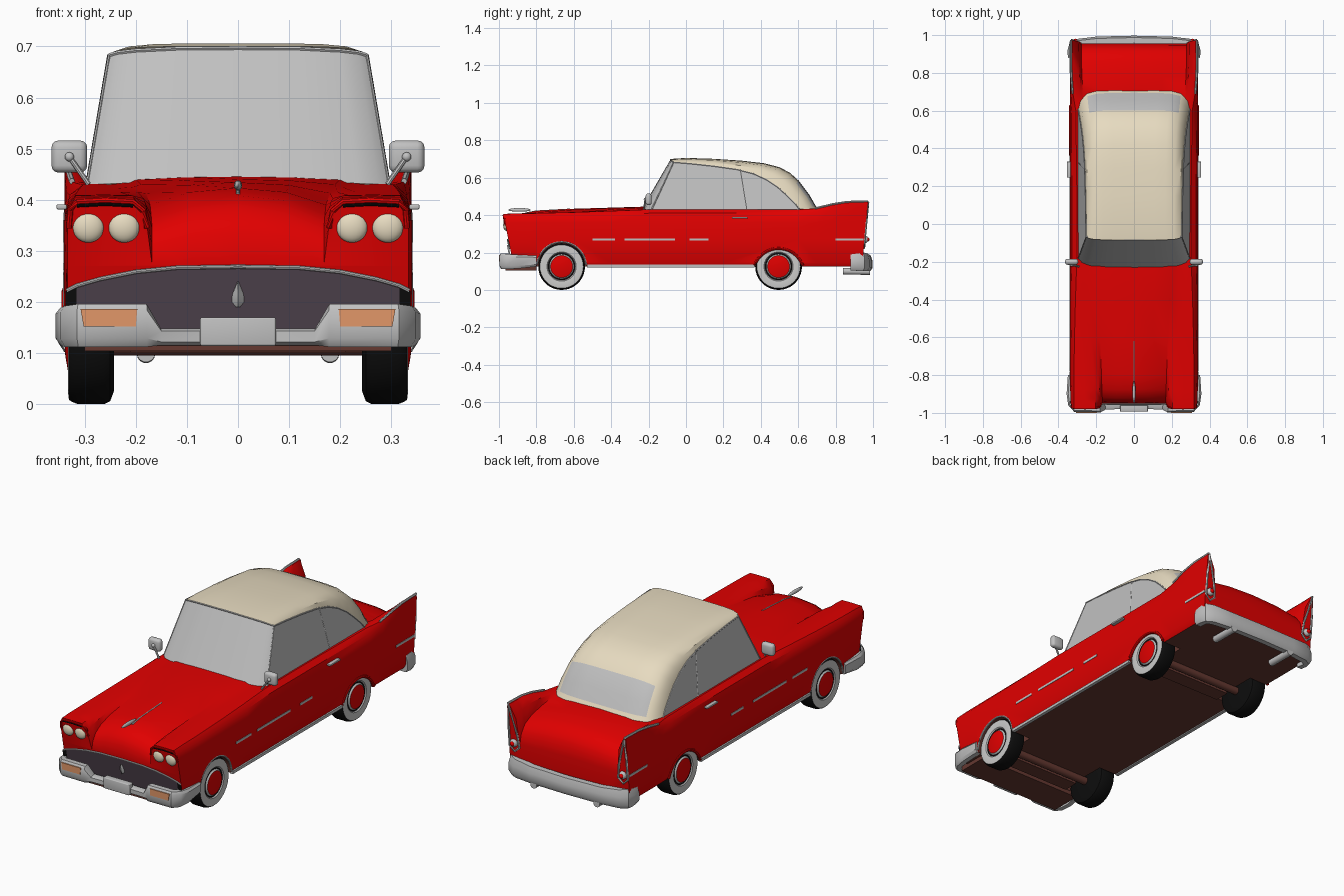
import bpy, bmesh, math
from mathutils import Matrix, Vector

if "Cube" in bpy.data.objects:
    bpy.data.objects.remove(bpy.data.objects["Cube"])

def mat(name, r, g, b):
    m = bpy.data.materials.new(name)
    m.diffuse_color = (r, g, b, 1)
    m.use_nodes = True
    m.node_tree.nodes["Principled BSDF"].inputs["Base Color"].default_value = m.diffuse_color
    return m

RED = mat("red paint", 0.75, 0.0, 0.0)
GLASS = mat("grey glass", 0.53, 0.53, 0.53)
CREAM = mat("cream", 0.8, 0.71, 0.53)
CHROME = mat("chrome", 0.53, 0.53, 0.53)
GRILLE = mat("dark grille", 0.085, 0.06, 0.08)
ORANGE = mat("orange lamp", 0.76, 0.31, 0.14)
BROWN = mat("underside brown", 0.13, 0.04, 0.03)
BLACK = mat("black rubber", 0.004, 0.004, 0.004)
WHITE = mat("whitewall", 0.6, 0.6, 0.59)

def make(name, bm, mats, mirror=False):
    bmesh.ops.recalc_face_normals(bm, faces=bm.faces)
    me = bpy.data.meshes.new(name)
    bm.to_mesh(me)
    bm.free()
    ob = bpy.data.objects.new(name, me)
    bpy.context.collection.objects.link(ob)
    for m in mats:
        me.materials.append(m)
    if mirror:
        ob.modifiers.new("mirror", 'MIRROR')
    return ob

def grid(rows, wrap=False, caps=False, rule=lambda i, j: 0):
    """Skin a list of point rows; wrap closes each row, caps fills the ends."""
    bm = bmesh.new()
    vs = [[bm.verts.new(p) for p in r] for r in rows]
    n = len(rows[0])
    for i in range(len(rows) - 1):
        for j in range(n if wrap else n - 1):
            k = (j + 1) % n
            f = bm.faces.new((vs[i][j], vs[i][k], vs[i + 1][k], vs[i + 1][j]))
            f.material_index = rule(i, j)
    if caps:
        bm.faces.new(vs[0])
        bm.faces.new(vs[-1])
    return bm

def poly(name, pts, m, mirror=False):
    bm = bmesh.new()
    bm.faces.new([bm.verts.new(p) for p in pts])
    return make(name, bm, [m], mirror)

def box(name, x, y, z, m, mirror=False, bevel=0.0):
    bm = bmesh.new()
    c = [(a[0] + a[1]) / 2 for a in (x, y, z)]
    s = [a[1] - a[0] for a in (x, y, z)]
    bmesh.ops.create_cube(bm, size=1, matrix=Matrix.Translation(c) @ Matrix.Diagonal((*s, 1)))
    if bevel:
        bmesh.ops.bevel(bm, geom=bm.edges[:], offset=bevel, segments=3, affect='EDGES', profile=0.5)
    return make(name, bm, [m], mirror)

def ball(name, c, s, m, mirror=False):
    bm = bmesh.new()
    bmesh.ops.create_uvsphere(bm, u_segments=20, v_segments=12, radius=1,
                              matrix=Matrix.Translation(c) @ Matrix.Diagonal((*s, 1)))
    return make(name, bm, [m], mirror)

def tube(name, pts, r, m, mirror=False, n=8):
    pts = [Vector(p) for p in pts]
    rows = []
    for i, p in enumerate(pts):
        t = (pts[min(i + 1, len(pts) - 1)] - pts[max(i - 1, 0)]).normalized()
        ref = Vector((0, 0, 1)) if abs(t.z) < 0.9 else Vector((0, 1, 0))
        a = t.cross(ref).normalized()
        b = t.cross(a)
        rows.append([p + r * (a * math.cos(2 * math.pi * k / n) + b * math.sin(2 * math.pi * k / n))
                     for k in range(n)])
    return make(name, grid(rows, True, True), [m], mirror)

def arc(x, y, z, r, a0, a1, n=20):
    return [(x, y + r * math.cos(math.radians(a0 + (a1 - a0) * i / n)),
             z + r * math.sin(math.radians(a0 + (a1 - a0) * i / n))) for i in range(n + 1)]

# ---- Body: cross-sections lofted from nose to tail, ends leaning outwards
def front_y(z): return -0.95 - 0.2 * (z - 0.27)
def rear_y(z): return 0.955 + 0.09 * (z - 0.27)

# y, side x, fender top z, fender outer x, fender inner x, valley x, valley z, centre z
stations = [
    (-0.95, .334, .405, .318, .205, .168, .272, .272), (-0.935, .335, .406, .318, .205, .168, .31, .335),
    (-0.91, .336, .408, .318, .205, .168, .345, .38), (-0.87, .338, .409, .318, .21, .17, .37, .408),
    (-0.8, .34, .41, .318, .215, .172, .39, .423), (-0.6, .34, .415, .315, .23, .18, .413, .434),
    (-0.4, .34, .422, .31, .24, .19, .43, .44), (-0.2, .34, .43, .303, .25, .2, .44, .446),
    (0.2, .34, .43, .303, .25, .2, .43, .43), (0.6, .34, .43, .308, .28, .25, .428, .43),
    (0.7, .34, .435, .325, .305, .27, .42, .433), (0.78, .34, .455, .333, .316, .275, .405, .425),
    (0.86, .34, .469, .336, .322, .278, .385, .41), (0.91, .34, .471, .337, .325, .278, .36, .385),
    (0.94, .34, .472, .337, .326, .278, .32, .34), (0.955, .34, .473, .337, .327, .278, .27, .275)]
rows = []
for y, xs, zf, xo, xi, xv, zv, zc in stations:
    zb = .125
    half = [(0, zb), (.2, zb), (xs - .012, zb), (xs, zb + .02), (xs, .27), (xs, .36),
            (xs - .3 * (xs - xo), zf - .02), (xo, zf), ((xo + xi) / 2, zf + .001), (xi, zf),
            (xv + .3 * (xi - xv), zv + .65 * (zf - zv)), (xv, zv), (xv * .55, zv + .75 * (zc - zv)), (0, zc)]
    ring = half + [(-x, z) for x, z in half[-2:0:-1]]
    wf = min(max((-.85 - y) / .1, 0), 1)
    wr = min(max((y - .87) / .085, 0), 1)
    rows.append([(x, y + wf * (front_y(z) + .95) + wr * (rear_y(z) - .955), z) for x, z in ring])
body = make("body", grid(rows, True, True), [RED, BROWN])
for f in body.data.polygons:
    f.material_index = 1 if f.normal.z < -0.7 and f.center.z < .2 else 0

# ---- Wheel openings cut out of the body
FRONT, REAR = -0.665, 0.495
bpy.context.view_layer.objects.active = body
for y, z, r in ((FRONT, .125, .133), (REAR, .085, .135)):
    for s in (1, -1):
        bm = bmesh.new()
        bmesh.ops.create_cone(bm, cap_ends=True, segments=40, radius1=r, radius2=r, depth=.2,
                              matrix=Matrix.Translation((s * .325, y, z)) @ Matrix.Rotation(math.pi / 2, 4, 'Y'))
        cut = make("wheel_cutter", bm, [RED, BROWN])
        cut.hide_render = True
        for f in cut.data.polygons:
            f.material_index = 1
        b = body.modifiers.new("arch", 'BOOLEAN')
        b.operation, b.object, b.solver = 'DIFFERENCE', cut, 'EXACT'
        bpy.ops.object.modifier_apply(modifier="arch")
        bpy.data.objects.remove(cut)
tube("front_arch_trim", arc(.337, FRONT, .125, .132, 5, 175), .005, CHROME, True)
tube("rear_arch_lip", arc(.337, REAR, .085, .137, 20, 160), .008, RED, True)

# ---- Wheels: lathed tyre, whitewall, dark ring and red disc
prof = [(.243, 0, BLACK), (.243, .1, BLACK), (.25, .119, BLACK), (.262, .125, BLACK), (.313, .125, BLACK),
        (.326, .12, BLACK), (.331, .116, WHITE), (.333, .1, WHITE), (.331, .078, CHROME), (.326, .073, BLACK),
        (.326, .066, CHROME), (.333, .059, RED), (.338, .03, RED), (.339, 0, RED)]
wheel_mats = [BLACK, WHITE, CHROME, RED]
for label, y in (("front", FRONT), ("rear", REAR)):
    ring = [[(x, y + r * math.cos(k * math.pi / 18), .125 + r * math.sin(k * math.pi / 18)) for k in range(36)]
            for x, r, m in prof]
    bm = grid(ring, True, False, lambda i, j: wheel_mats.index(prof[i][2]))
    bmesh.ops.remove_doubles(bm, verts=bm.verts, dist=1e-5)
    make(label + "_wheels", bm, wheel_mats, True)
    tube(label + "_axle", [(-.25, y, .115), (.25, y, .115)], .02, BROWN, n=12)
    box(label + "_chassis_box", (-.21, .21), (y - .11, y - .03), (.102, .13), BROWN)
box("front_pan", (-.3, .3), (-.965, -.8), (.104, .13), BROWN)

# ---- Cabin: roof shell lofted between its centre line and its side edge
def side_x(z): return .295 - .17 * (z - .43)
top = [(-.085, .700), (0, .706), (.15, .701), (.3, .691), (.42, .677), (.5, .656), (.555, .627),
       (.602, .585), (.66, .508), (.695, .447), (.71, .425)]
edge = [(-.068, .683), (.02, .676), (.15, .662), (.27, .645), (.36, .622), (.43, .59), (.49, .55),
        (.54, .505), (.585, .46), (.603, .436), (.612, .425)]
cross = [(-1, 1), (-.96, .55), (-.84, .2), (-.65, .05), (-.42, .01), (0, 0),
         (.42, .01), (.65, .05), (.84, .2), (.96, .55), (1, 1)]
rows = [[(u * side_x(ze), yt + w * (ye - yt), zt + w * (ze - zt)) for u, w in cross]
        for (yt, zt), (ye, ze) in zip(top, edge)]
make("roof", grid(rows, rule=lambda i, j: int(7 <= i <= 8 and 2 <= j <= 7)), [CREAM, GLASS])
rail = [(side_x(z) + .001, y, z) for y, z in edge]
tube("window_rail", rail, .003, CHROME, True, 6)
poly("side_window", [(side_x(.425), -.19, .425)] + rail, GLASS, True)
tube("window_divider", [(side_x(.645), .29, .645), (side_x(.43), .325, .43)], .003, CHROME, True, 6)

# ---- Windshield, wrapped round at its ends
upper = [(0, -.083, .697), (.12, -.082, .696), (.2, -.077, .692), (.235, -.072, .688), (.252, -.066, .683)]
lower = [(0, -.235, .435), (.14, -.232, .435), (.235, -.22, .432), (.275, -.205, .43), (.296, -.185, .425)]
make("windshield", grid([lower, upper]), [GLASS], True)
tube("windshield_pillar", [lower[-1], upper[-1]], .003, CHROME, True, 6)
tube("windshield_header", [(-x, y, z) for x, y, z in upper[:0:-1]] + upper, .004, CHROME, n=6)

# ---- Grille with its chrome arch, dark side returns and drop ornament
arch = [(0, .269), (.12, .267), (.2, .259), (.27, .245), (.315, .232), (.335, .222)]
arch = [(-x, z) for x, z in arch[:0:-1]] + arch
gp = [(x, front_y(z) - .004, z) for x, z in arch]
poly("grille", gp + [(s * .335, front_y(.13) - .004, .13) for s in (1, -1)], GRILLE)
tube("grille_arch", gp, .004, CHROME)
poly("grille_return", [(x, front_y(z) - .006, z) for x, z in
                       ((.316, .23), (.338, .221), (.338, .16), (.316, .16))], BLACK, True)
make("grille_drop", grid([[(x, front_y(z) - d, z) for x, d in ((-w, .005), (0, .014), (w, .005))]
     for z, w in ((.19, .004), (.2, .012), (.215, .011), (.24, .001))]), [CHROME])

# ---- Headlights under a brow with a dark inner edge
for label, x in (("inner", .223), ("outer", .293)):
    ball(label + "_headlight", (x, front_y(.347) + .004, .347), (.031, .016, .031), CREAM, True)
brow = [(.178, .345), (.185, .378), (.205, .396), (.26, .399), (.315, .396), (.328, .38), (.331, .345)]
tube("headlight_brow", [(x, front_y(z) + .001, z) for x, z in brow], .006, RED, True)
tube("headlight_shadow_seal", [(x, front_y(z) - .001, z - .008) for x, z in brow[2:5]], .003, BLACK, True)

# ---- Bumpers: a rounded section swept along a half path of (x, y, z0, z1)
def bumper(name, half, t, slope):
    path = [(-x, y, a, b) for x, y, a, b in half[:0:-1]] + half
    sign = 1 if half[0][1] > 0 else -1
    rows = []
    for i, (x, y, a, b) in enumerate(path):
        p, q = path[max(i - 1, 0)], path[min(i + 1, len(path) - 1)]
        n = Vector((-(q[1] - p[1]), q[0] - p[0])).normalized() * sign
        h = b - a
        rows.append([(x - n.x * d * t, y - n.y * d * t, z) for d, z in
                     ((1, a), (.3, a), (0, a + .2 * h), (0, b - slope * h), (.25, b), (1, b))])
    make(name, grid(rows, True, True), [CHROME])

bumper("front_bumper", [(0, -.978, .115, .148), (.15, -.982, .115, .148), (.178, -.998, .112, .196),
       (.315, -.996, .112, .196), (.348, -.96, .112, .192), (.357, -.9, .114, .188), (.35, -.8, .125, .183)], .035, .15)
bumper("rear_bumper", [(0, .997, .1, .185), (.2, .992, .1, .187), (.3, .98, .1, .195), (.342, .955, .1, .2),
       (.352, .92, .102, .195), (.35, .88, .105, .19)], .04, .35)
box("front_plate", (-.074, .074), (-.993, -.96), (.114, .17), CHROME, bevel=.004)
ind = [(.197, .186), (.308, .186), (.302, .152), (.2, .152)]
make("indicator", grid([[(x, y, z) for x, z in ind] for y in (-.988, -1.0)], True, True), [ORANGE], True)

# ---- Tail: fin trim, lamps and exhausts
tube("fin_top_trim", [(.325, .69, .436), (.332, .78, .458), (.334, .86, .471), (.334, rear_y(.473), .474)],
     .006, CHROME, True, 6)
tube("tail_trim", [(x, rear_y(z) + .001, z) for x, z in ((.282, .25), (.29, .32), (.331, .47), (.336, .36),
                   (.336, .25), (.31, .225), (.282, .25))], .006, CHROME, True, 6)
ball("tail_lamp", (.311, rear_y(.27) + .002, .27), (.02, .018, .02), CHROME, True)
ball("tail_lamp_lens", (.311, rear_y(.27) + .014, .27), (.012, .012, .012), RED, True)
tube("exhaust", [(.18, .84, .1), (.18, .985, .098)], .018, CHROME, True, 14)

# ---- Side trim, sills and door handles
box("sill_strip", (.325, .342), (-.53, .365), (.12, .135), CHROME, True)
for i, (a, b) in enumerate(((-.5, -.38), (-.33, -.06), (.02, .12), (.8, .95))):
    box("side_spear_%d" % i, (.335, .342), (a, b), (.263, .275), CHROME, True)
box("door_handle", (.335, .355), (.245, .33), (.381, .391), CHROME, True, .003)

# ---- Door mirrors and hood ornament
box("mirror_head", (.295, .365), (-.216, -.184), (.453, .516), CHROME, True, .014)
ball("mirror_cap", (.33, -.218, .484), (.009, .008, .009), CHROME, True)
tube("mirror_stalk", [(.292, -.225, .43), (.33, -.217, .484)], .005, CHROME, True)
tube("hood_strip", [(0, -.62, .431), (0, -.8, .421), (0, -.86, .41)], .004, CHROME)
ball("hood_ornament", (0, -.89, .428), (.008, .06, .01), CHROME)

# ---- Smooth shading with crisp edges
bpy.ops.object.select_all(action='SELECT')
bpy.context.view_layer.objects.active = body
bpy.ops.object.shade_smooth_by_angle(angle=math.radians(35))
